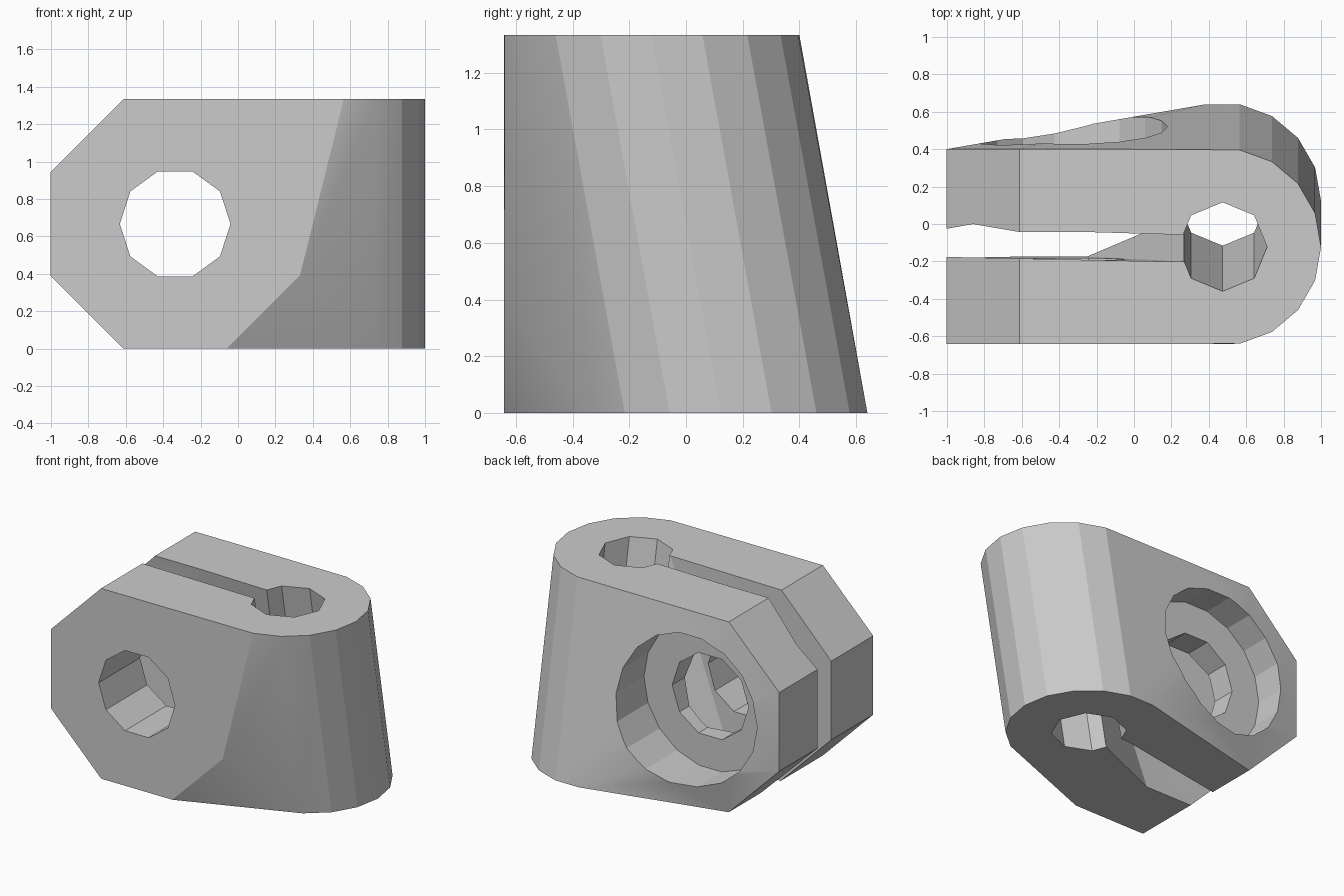
import bpy
import bmesh
import math
from mathutils import Vector

cube = bpy.data.objects.get("Cube")
if cube:
    bpy.data.objects.remove(cube, do_unlink=True)

HEIGHT = 1.334
MID = HEIGHT / 2
BOLT_X = -0.336      # axis of the cross bolt
POST_X = 0.474       # axis of the leaning post
LEAN = 0.122         # sideways offset of the post axis at top and bottom
FRONT, BACK = -0.642, 0.4

grey = bpy.data.materials.new("plain grey")
grey.use_nodes = True
color = (0.6, 0.6, 0.6, 1)
grey.diffuse_color = color
grey.node_tree.nodes["Principled BSDF"].inputs["Base Color"].default_value = color


def hull(name, points):
    """Convex solid around the given points."""
    bm = bmesh.new()
    for p in points:
        bm.verts.new(p)
    result = bmesh.ops.convex_hull(bm, input=bm.verts[:])
    spare = {e for e in result["geom_interior"] + result["geom_unused"]
             if isinstance(e, bmesh.types.BMVert)}
    bmesh.ops.delete(bm, geom=list(spare), context="VERTS")
    bmesh.ops.dissolve_limit(bm, angle_limit=math.radians(0.3),
                             verts=bm.verts[:], edges=bm.edges[:])
    bmesh.ops.recalc_face_normals(bm, faces=bm.faces[:])
    mesh = bpy.data.meshes.new(name)
    bm.to_mesh(mesh)
    bm.free()
    mesh.materials.append(grey)
    obj = bpy.data.objects.new(name, mesh)
    bpy.context.collection.objects.link(obj)
    return obj


def ring(sides, radius, turn=0.0):
    for i in range(sides):
        a = turn + math.tau * i / sides
        yield radius * math.cos(a), radius * math.sin(a)


def cross_prism(sides, radius, y0, y1, turn=0.0):
    """Points of a prism along y on the bolt axis."""
    return [Vector((BOLT_X + u, y, MID + v))
            for y in (y0, y1) for u, v in ring(sides, radius, turn)]


def leaning_prism(sides, radius, extra=0.0):
    """Points of an upright prism sheared along the leaning post axis."""
    points = []
    for z in (-extra, HEIGHT + extra):
        shift = LEAN * (1 - z / MID)
        points += [Vector((POST_X + u, shift + v, z)) for u, v in ring(sides, radius)]
    return points


# Body: octagonal clamp block blended into the leaning round post
octagon = MID / math.cos(math.pi / 8)
body = hull("clamp_body",
            cross_prism(8, octagon, FRONT, BACK, math.pi / 8) + leaning_prism(18, 0.526))

# Slot: straight at the open end, twisting to follow the post hole
low, high = -0.1, HEIGHT + 0.1
slot = [Vector((x, y, z)) for x in (-1.2, -0.29) for y in (-0.172, -0.06)
        for z in (low, high)]
for z in (low, high):
    shift = LEAN * (1 - z / MID)
    slot += [Vector((0.3, shift + side, z)) for side in (-0.063, 0.063)]

cutters = [
    hull("counterbore_cutter", cross_prism(18, 0.515, 0.21, 1.0)),
    hull("bolt_hole_cutter", cross_prism(10, 0.296, -1.0, 0.9)),
    hull("post_hole_cutter", leaning_prism(8, 0.238, 0.1)),
    hull("slot_cutter", slot),
]
for cutter in cutters:
    mod = body.modifiers.new(cutter.name, "BOOLEAN")
    mod.operation = "DIFFERENCE"
    mod.solver = "EXACT"
    mod.object = cutter
    cutter.hide_render = True

# Apply the cuts, then shade with crisp facets
bpy.ops.object.select_all(action="DESELECT")
body.select_set(True)
bpy.context.view_layer.objects.active = body
for mod in list(body.modifiers):
    bpy.ops.object.modifier_apply(modifier=mod.name)
for cutter in cutters:
    bpy.data.objects.remove(cutter, do_unlink=True)
bpy.ops.object.shade_smooth_by_angle(angle=math.radians(19))
